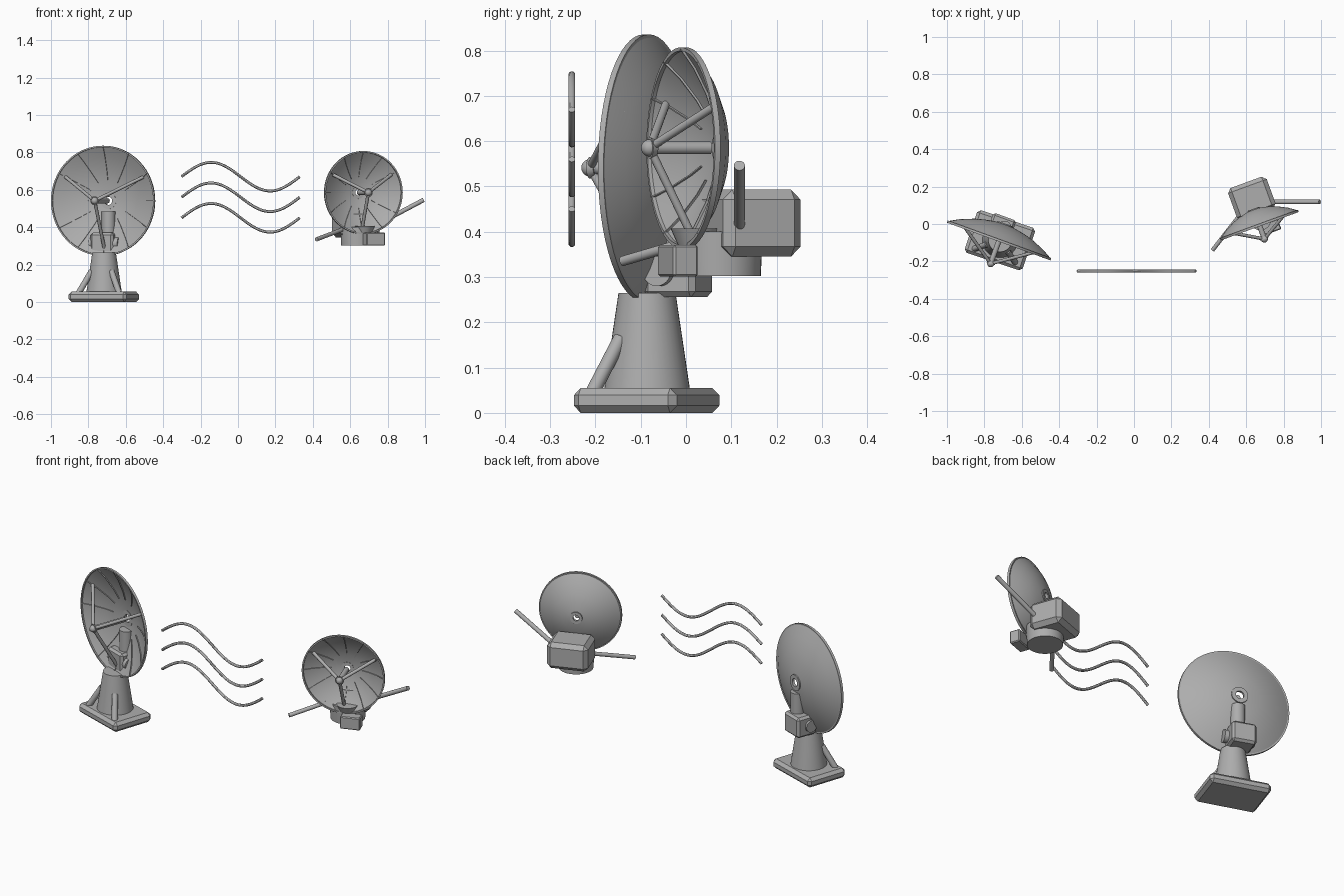
import bpy, bmesh, math
from math import sin, cos, pi, radians
from mathutils import Matrix, Vector

cube = bpy.data.objects.get("Cube")
if cube:
    bpy.data.objects.remove(cube, do_unlink=True)

GREY = (0.42, 0.42, 0.42, 1)
metal = bpy.data.materials.new("grey_metal")
metal.use_nodes = True
metal.diffuse_color = GREY
metal.node_tree.nodes["Principled BSDF"].inputs["Base Color"].default_value = GREY


def finish(name, bm, matrix=Matrix()):
    """Turn a bmesh into a placed, shaded object."""
    bmesh.ops.transform(bm, matrix=matrix, verts=bm.verts)
    bmesh.ops.recalc_face_normals(bm, faces=bm.faces)
    mesh = bpy.data.meshes.new(name)
    bm.to_mesh(mesh)
    bm.free()
    mesh.materials.append(metal)
    obj = bpy.data.objects.new(name, mesh)
    bpy.context.collection.objects.link(obj)
    bpy.ops.object.select_all(action='DESELECT')
    obj.select_set(True)
    bpy.context.view_layer.objects.active = obj
    bpy.ops.object.shade_smooth_by_angle(angle=radians(30))
    return obj


def box(name, centre, size, turn, bevel):
    bm = bmesh.new()
    bmesh.ops.create_cube(bm, size=1)
    bmesh.ops.scale(bm, vec=size, verts=bm.verts)
    bmesh.ops.bevel(bm, geom=bm.edges[:], offset=bevel, segments=1, affect='EDGES')
    return finish(name, bm, Matrix.Translation(centre) @ Matrix.Rotation(turn, 4, 'Z'))


def rod(name, start, end, r1, r2=None, sides=24):
    start, end = Vector(start), Vector(end)
    axis = end - start
    bm = bmesh.new()
    bmesh.ops.create_cone(bm, cap_ends=True, segments=sides, radius1=r1,
                          radius2=r1 if r2 is None else r2, depth=axis.length)
    place = Matrix.Translation((start + end) / 2)
    return finish(name, bm, place @ axis.to_track_quat('Z', 'Y').to_matrix().to_4x4())


def lathe(name, profile, matrix, sides=64):
    """Spin a closed profile of (radius, height) points around z."""
    bm = bmesh.new()
    rings = [[bm.verts.new((r * cos(2 * pi * i / sides), r * sin(2 * pi * i / sides), h))
              for r, h in profile] for i in range(sides)]
    n = len(profile)
    for i in range(sides):
        a, b = rings[i], rings[(i + 1) % sides]
        for j in range(n):
            k = (j + 1) % n
            bm.faces.new((a[j], b[j], b[k], a[k]))
    return finish(name, bm, matrix)


CURVE = [(0.08, 1), (0.2, 0.96), (0.38, 0.85), (0.55, 0.70), (0.8, 0.37), (1, 0)]


def dish(label, centre, turn, radius, depth, focus):
    """Reflector with ribs, hub ring, feed and tripod; local z points backwards."""
    place = (Matrix.Translation(centre) @ Matrix.Rotation(turn, 4, 'Z')
             @ Matrix.Rotation(-pi / 2, 4, 'X'))
    thick = 0.006
    inner = [(r * radius, h * depth) for r, h in CURVE]
    outer = [(r, h + thick) for r, h in reversed(inner)]
    lathe(label + "_reflector", inner + outer, place)
    lathe(label + "_rim", [(radius - 0.006, -0.004), (radius + 0.002, -0.004),
                           (radius + 0.002, 0.009), (radius - 0.006, 0.009)], place)
    lathe(label + "_hub_ring", [(0.075 * radius, depth - 0.004), (0.15 * radius, depth - 0.004),
                                (0.15 * radius, depth + 0.01), (0.075 * radius, depth + 0.01)],
          place, 32)

    # Thin radial ribs following the inner surface
    bm = bmesh.new()
    steps = inner[2:]
    for i in range(12):
        a = 2 * pi * i / 12
        out, side = Vector((cos(a), sin(a), 0)), Vector((-sin(a), cos(a), 0)) * 0.0015
        rows = []
        for r, h in steps:
            base, up = out * r * 0.99, Vector((0, 0, h))
            rows.append([bm.verts.new(base + up + side * s + Vector((0, 0, dz)))
                         for s, dz in ((-1, 0.002), (1, 0.002), (1, -0.005), (-1, -0.005))])
        for p, q in zip(rows, rows[1:]):
            for j in range(4):
                k = (j + 1) % 4
                bm.faces.new((p[j], p[k], q[k], q[j]))
        bm.faces.new(rows[0])
        bm.faces.new(rows[-1])
    finish(label + "_ribs", bm, place)

    # Feed ball, collar, horn and tripod
    tip = place @ Vector((0, 0, -focus))
    bm = bmesh.new()
    bmesh.ops.create_uvsphere(bm, u_segments=24, v_segments=12, radius=0.019)
    finish(label + "_feed_ball", bm, Matrix.Translation(tip))
    rod(label + "_feed_collar", tip, place @ Vector((0, 0, 0.014 - focus)), 0.024, 0.018)
    rod(label + "_feed_horn", tip, place @ Vector((0, 0, depth - 0.02)), 0.014)
    for n, a in enumerate((-30, -150, 90)):
        a, reach = radians(a), 0.87 * radius
        foot = Vector((reach * cos(a), reach * sin(a), 0.25 * depth))
        rod(f"{label}_tripod_leg_{n + 1}", tip, place @ foot, 0.009, sides=16)


# Ground station
T = radians(-20)
box("ground_base", (-0.717, -0.087, 0.0275), (0.327, 0.24, 0.055), radians(-18.5), 0.016)
PX, PY = -0.716, -0.086
rod("pedestal", (PX, PY, 0.05), (PX, PY, 0.265), 0.095, 0.063, 40)
for n, (dx, dy) in enumerate(((0.56, -0.83), (-0.95, -0.32))):
    rod(f"pedestal_strut_{n + 1}", (PX + 0.145 * dx, PY + 0.145 * dy, 0.045),
        (PX + 0.07 * dx, PY + 0.07 * dy, 0.165), 0.016)
box("pivot_housing", (-0.71, -0.017, 0.313), (0.13, 0.12, 0.115), T, 0.012)
ax = Vector((cos(T), sin(T), 0)) * 0.082
mid = Vector((-0.712, -0.037, 0.313))
rod("pivot_axle", mid - ax, mid + ax, 0.033, sides=32)
rod("support_post", (-0.692, -0.02, 0.34), (-0.692, -0.02, 0.485), 0.037, sides=32)
dish("ground_dish", (-0.722, -0.09, 0.541), T, 0.2925, 0.088, 0.13)

# Satellite
S = radians(20)
box("satellite_body", (0.63, 0.137, 0.419), (0.22, 0.182, 0.148), S, 0.022)
rod("satellite_drum", (0.642, 0.075, 0.302), (0.642, 0.075, 0.40), 0.09, 0.095, 40)
rod("dish_mount", (0.676, 0.022, 0.36), (0.676, 0.022, 0.407), 0.035, 0.056, 32)
box("sensor_box", (0.728, -0.018, 0.336), (0.107, 0.058, 0.07), S, 0.005)
rod("left_boom", (0.74, 0.118, 0.412), (0.993, 0.118, 0.546), 0.012)
rod("right_boom", (0.56, 0.04, 0.388), (0.42, -0.14, 0.335), 0.011)
dish("satellite_dish", (0.671, -0.008, 0.585), S, 0.22, 0.085, 0.077)

# Signal waves
for n, z in enumerate((0.67, 0.56, 0.45)):
    bm = bmesh.new()
    rings, sides, count = [], 12, 48
    for i in range(count + 1):
        t = 2 * pi * i / count
        slope = math.atan(0.0765 * cos(t) * 2 * pi / 0.632)
        p = Vector((-0.302 + 0.632 * i / count, -0.252, z + 0.0765 * sin(t)))
        up = Vector((-sin(slope), 0, cos(slope)))
        rings.append([bm.verts.new(p + 0.0075 * (up * cos(2 * pi * j / sides)
                                   + Vector((0, 1, 0)) * sin(2 * pi * j / sides)))
                      for j in range(sides)])
    for p, q in zip(rings, rings[1:]):
        for j in range(sides):
            k = (j + 1) % sides
            bm.faces.new((p[j], p[k], q[k], q[j]))
    bm.faces.new(rings[0])
    bm.faces.new(rings[-1])
    finish(f"signal_wave_{n + 1}", bm)
